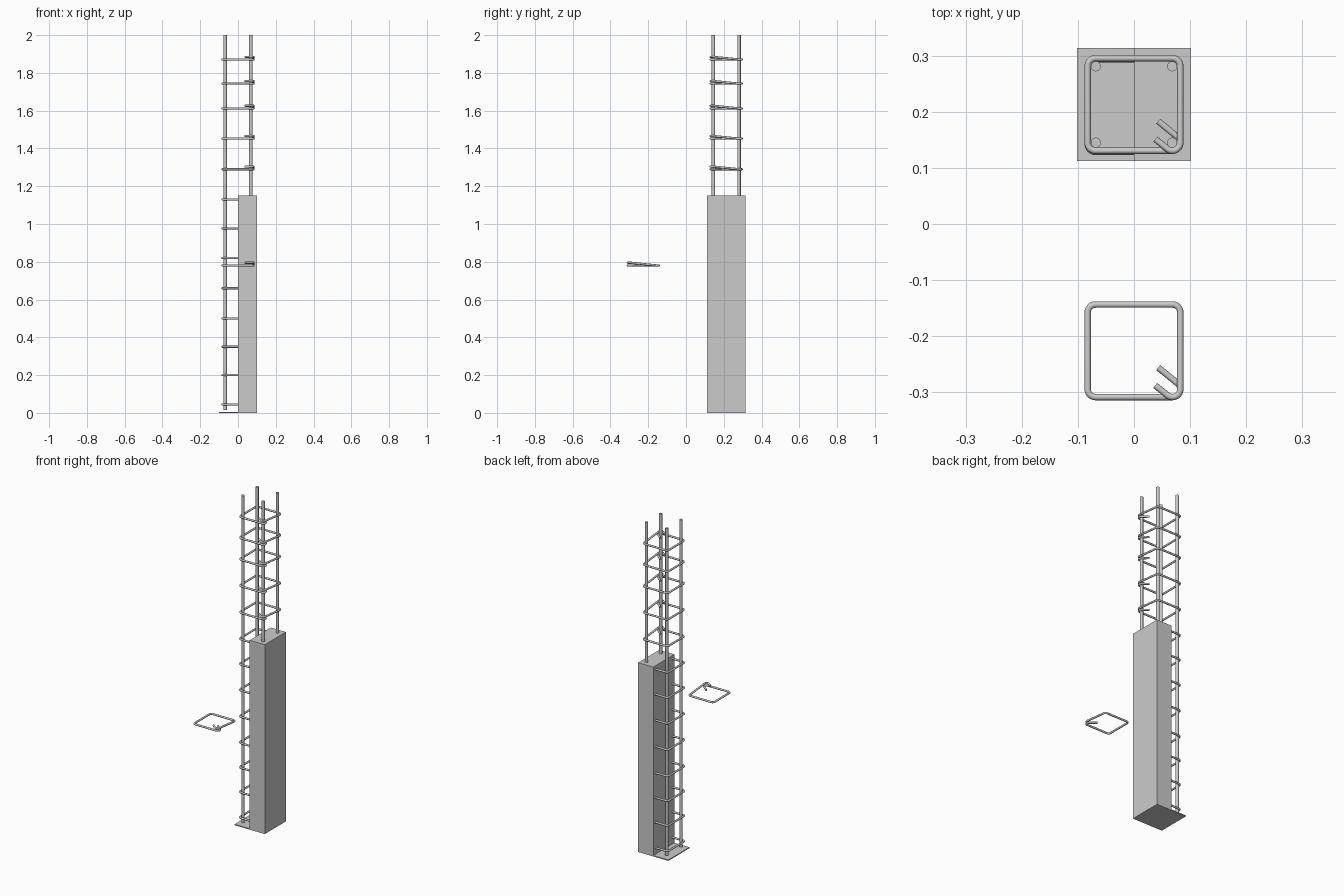
import bpy, bmesh
from math import cos, sin, radians, pi

if "Cube" in bpy.data.objects:
    bpy.data.objects.remove(bpy.data.objects["Cube"])

COL_Y, LOOSE_Y = 0.213, -0.226      # centres of the column and the loose tie
HALF, BEND, TIE_R = 0.0825, 0.014, 0.0057
RISE = 0.014                        # overlap height of the tie's second end


def add(name, mesh, loc=(0, 0, 0)):
    ob = bpy.data.objects.new(name, mesh)
    ob.location = loc
    bpy.context.collection.objects.link(ob)
    return ob


def smooth(ob):
    bpy.ops.object.select_all(action='DESELECT')
    ob.select_set(True)
    bpy.context.view_layer.objects.active = ob
    bpy.ops.object.shade_smooth_by_angle(angle=radians(40))


# Concrete: thin footing with a half-width cast block, one stepped profile
def concrete():
    profile = [(-0.1015, 0), (0.1015, 0), (0.1015, 1.15), (0, 1.15), (0, 0.006), (-0.1015, 0.006)]
    bm = bmesh.new()
    face = bm.faces.new([bm.verts.new((x, COL_Y - 0.101, z)) for x, z in profile])
    ext = bmesh.ops.extrude_face_region(bm, geom=[face])
    bmesh.ops.translate(bm, vec=(0, 0.202, 0),
                        verts=[v for v in ext['geom'] if isinstance(v, bmesh.types.BMVert)])
    bmesh.ops.recalc_face_normals(bm, faces=bm.faces)
    me = bpy.data.meshes.new("concrete_block")
    bm.to_mesh(me)
    bm.free()
    add("concrete_block", me)


# Tie path: hook, front, left, back, rising right side, second hook
def tie_path():
    c = HALF - BEND
    hook = radians(141)
    pts = []

    def arc(cx, cy, a0, a1, z, n=7):
        for i in range(n + 1):
            a = a0 + (a1 - a0) * i / n
            pts.append((cx + BEND * cos(a), cy + BEND * sin(a), z))

    d = (cos(hook), sin(hook))
    a = hook - pi / 2
    pts.append((c + BEND * cos(a) + 0.044 * d[0], -c + BEND * sin(a) + 0.044 * d[1], 0))
    arc(c, -c, a, -pi / 2, 0, 10)
    arc(-c, -c, -pi / 2, -pi, 0)
    arc(-c, c, pi, pi / 2, 0)
    arc(c, c, pi / 2, 0, 0)
    b = hook - 3 * pi / 2
    arc(c, -c, 0, b, RISE, 10)
    pts.append((c + BEND * cos(b) + 0.028 * d[0], -c + BEND * sin(b) + 0.028 * d[1], RISE))
    return pts


def tie_mesh():
    cu = bpy.data.curves.new("tie_path", 'CURVE')
    cu.dimensions = '3D'
    cu.bevel_depth = TIE_R
    cu.bevel_resolution = 4
    cu.use_fill_caps = True
    pts = tie_path()
    sp = cu.splines.new('POLY')
    sp.points.add(len(pts) - 1)
    for p, co in zip(sp.points, pts):
        p.co = (*co, 1)
    ob = add("tie_path", cu)
    dg = bpy.context.evaluated_depsgraph_get()
    me = bpy.data.meshes.new_from_object(ob.evaluated_get(dg))
    bpy.data.objects.remove(ob)
    return me


concrete()

# Four upright reinforcing bars
for i, (sx, sy) in enumerate([(-1, -1), (1, -1), (1, 1), (-1, 1)]):
    bpy.ops.mesh.primitive_cylinder_add(vertices=20, radius=0.009, depth=1.985,
                                        location=(0.068 * sx, COL_Y + 0.068 * sy, 1.0075))
    bar = bpy.context.object
    bar.name = f"upright_bar_{i + 1}"
    smooth(bar)

# Loose tie beside the column, and ties stacked up the cage
tie = tie_mesh()
smooth(add("loose_tie", tie, (0, LOOSE_Y, 0.781)))
heights = [0.045, 0.2, 0.35, 0.5, 0.66, 0.82, 0.977, 1.13, 1.29, 1.452, 1.612, 1.743, 1.871]
for i, z in enumerate(heights):
    add(f"column_tie_{i + 1}", tie, (0, COL_Y - (0.002 if z < 1.2 else 0), z))
